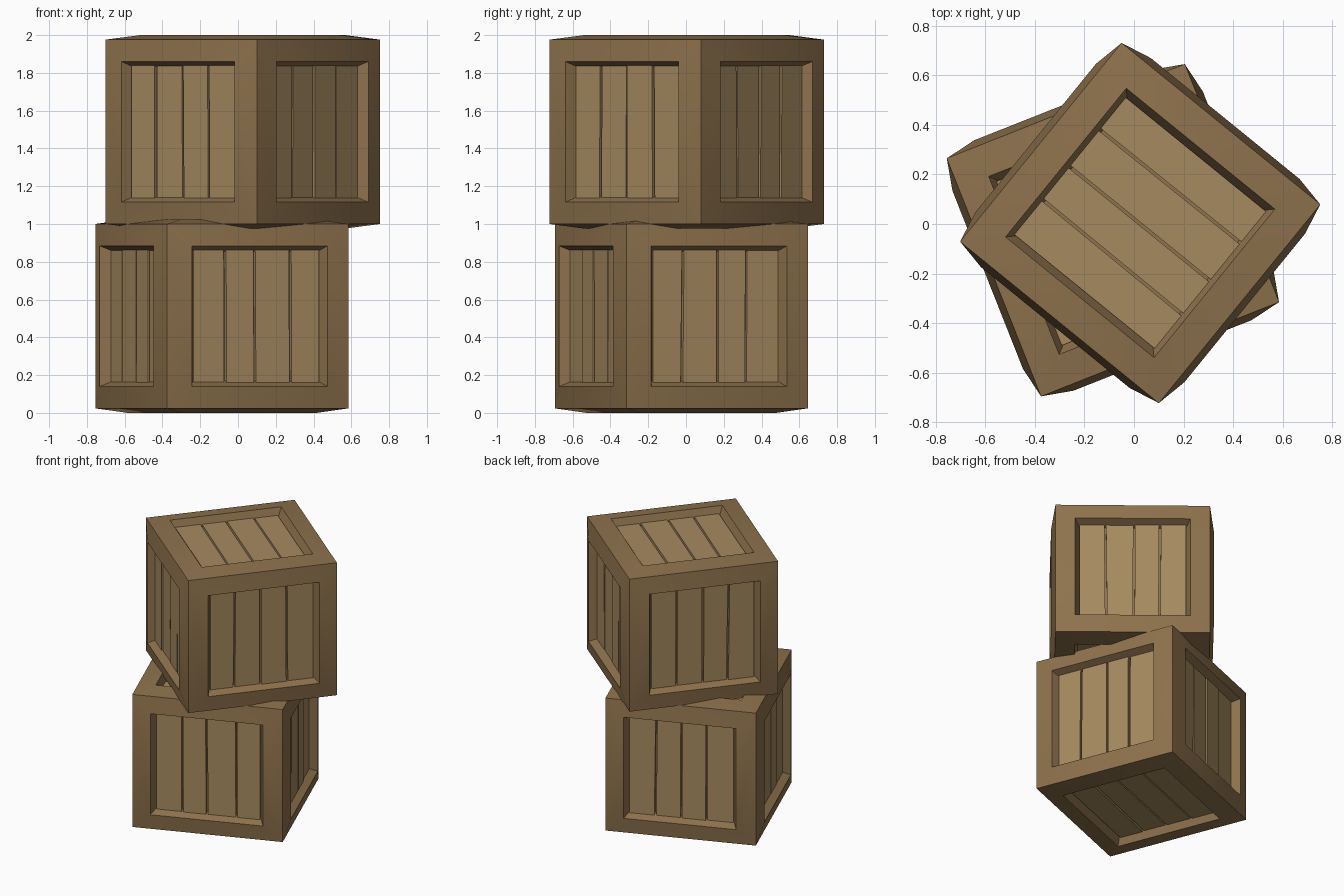
import bpy, bmesh, random
from math import radians
from mathutils import Vector, Matrix

if "Cube" in bpy.data.objects:
    bpy.data.objects.remove(bpy.data.objects["Cube"])

random.seed(4)

# half sizes along local x, y, z
CORNER = Vector((0.516, 0.516, 0.488))   # crate corners
RAISED = Vector((0.543, 0.543, 0.512))   # bulged inner edge of each frame
OPENING = Vector((0.386, 0.386, 0.372))  # panel opening


def material(name, color):
    m = bpy.data.materials.new(name)
    m.diffuse_color = (*color, 1)
    m.use_nodes = True
    m.node_tree.nodes["Principled BSDF"].inputs["Base Color"].default_value = m.diffuse_color
    return m


frame_mat = material("frame_wood", (0.27, 0.168, 0.073))
plank_mat = material("plank_wood", (0.38, 0.255, 0.115))


def faces():
    """Yield axis indices (normal, across, along) and side for six faces."""
    for n, u, v in ((0, 1, 2), (1, 0, 2), (2, 1, 0)):
        for side in (-1, 1):
            yield n, u, v, side


def point(n, u, v, a, b, c):
    p = Vector()
    p[u], p[v], p[n] = a, b, c
    return p


def finish(bm, name, mat, matrix):
    bmesh.ops.recalc_face_normals(bm, faces=bm.faces)
    me = bpy.data.meshes.new(name)
    bm.to_mesh(me)
    bm.free()
    me.materials.append(mat)
    ob = bpy.data.objects.new(name, me)
    ob.matrix_world = matrix
    bpy.context.collection.objects.link(ob)
    return ob


def frame(name, matrix):
    # nested square rings: crate edge, raised lip, recessed floor
    bm = bmesh.new()
    for n, u, v, s in faces():
        rings = []
        for half, height in ((CORNER, CORNER[n]), (OPENING, RAISED[n]),
                             (OPENING - Vector((0.033,) * 3), RAISED[n] - 0.075)):
            rings.append([bm.verts.new(point(n, u, v, i * half[u], j * half[v], s * height))
                          for i, j in ((-1, -1), (1, -1), (1, 1), (-1, 1))])
        for a, b in zip(rings, rings[1:]):
            for k in range(4):
                m = (k + 1) % 4
                bm.faces.new((a[k], a[m], b[m], b[k]))
        bm.faces.new(rings[-1])
    bmesh.ops.remove_doubles(bm, verts=bm.verts, dist=0.0005)
    ob = finish(bm, name, frame_mat, matrix)
    bpy.ops.object.select_all(action='DESELECT')
    ob.select_set(True)
    bpy.context.view_layer.objects.active = ob
    bpy.ops.object.shade_smooth_by_angle(angle=radians(30))


def planks(name, matrix):
    # four slightly crooked boards in every opening
    bm = bmesh.new()
    jit = lambda d: random.uniform(-d, d)
    for n, u, v, s in faces():
        wu, wv = OPENING[u] - 0.024, OPENING[v] - 0.022
        # seams hold the (lower, upper) position across the face
        seams = [(-wu, -wu)]
        for k in (1, 2, 3):
            mid = wu * (k / 2 - 1) + jit(0.012)
            seams.append((mid + jit(0.005), mid + jit(0.005)))
        seams.append((wu, wu))
        for lo, hi in zip(seams, seams[1:]):
            gap = 0.006
            top = RAISED[n] - 0.05 + jit(0.004)
            outline = ((lo[0] + gap, -wv), (hi[0] - gap, -wv),
                       (hi[1] - gap, wv), (lo[1] + gap, wv))
            a, b = [[bm.verts.new(point(n, u, v, x, y, s * h)) for x, y in outline]
                    for h in (top, top - 0.035)]
            bm.faces.new(a)
            bm.faces.new(b)
            for k in range(4):
                m = (k + 1) % 4
                bm.faces.new((a[k], a[m], b[m], b[k]))
    finish(bm, name, plank_mat, matrix)


# two stacked crates, each turned differently
for label, loc, angle in (("lower", (-0.085, -0.025, 0.512), 21.6),
                          ("upper", (0.025, 0.004, 1.488), -39.1)):
    mw = Matrix.Translation(loc) @ Matrix.Rotation(radians(angle), 4, 'Z')
    frame(label + "_crate_frame", mw)
    planks(label + "_crate_planks", mw)
